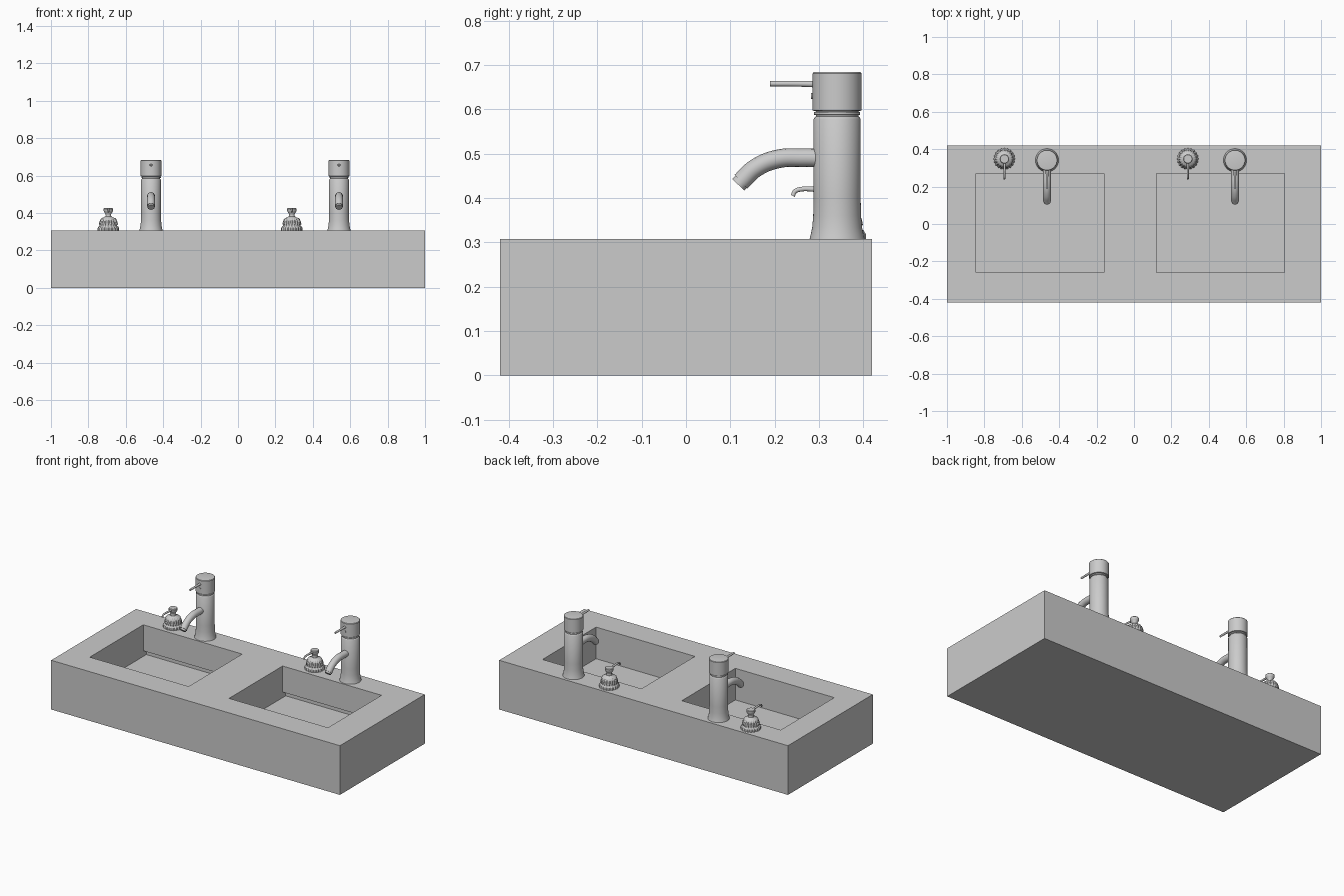
import bpy, bmesh, math

if "Cube" in bpy.data.objects:
    bpy.data.objects.remove(bpy.data.objects["Cube"])

DECK = 0.308


def finish(name, bm, loc=(0, 0, 0), smooth=True):
    bmesh.ops.recalc_face_normals(bm, faces=bm.faces)
    me = bpy.data.meshes.new(name)
    bm.to_mesh(me)
    bm.free()
    ob = bpy.data.objects.new(name, me)
    bpy.context.collection.objects.link(ob)
    ob.location = loc
    activate(ob)
    if smooth:
        bpy.ops.object.shade_smooth_by_angle(angle=math.radians(35))
    return ob


def activate(ob):
    bpy.ops.object.select_all(action='DESELECT')
    ob.select_set(True)
    bpy.context.view_layer.objects.active = ob


def box(name, lo, hi):
    bm = bmesh.new()
    bmesh.ops.create_cube(bm, size=1)
    for v in bm.verts:
        v.co = [(a + b) / 2 + c * (b - a) for a, b, c in zip(lo, hi, v.co)]
    return finish(name, bm, smooth=False)


def lathe(name, profile, loc, seg=48, lobes=0):
    """Spin (radius, z, scallop depth) points around z and cap both ends."""
    bm = bmesh.new()
    rings = []
    for r, z, s in profile:
        ring = []
        for i in range(seg):
            a = 2 * math.pi * i / seg
            rr = r - s * (0.5 - 0.5 * math.cos(lobes * a))
            ring.append(bm.verts.new((rr * math.cos(a), rr * math.sin(a), z)))
        rings.append(ring)
    for a, b in zip(rings, rings[1:]):
        for i in range(seg):
            j = (i + 1) % seg
            bm.faces.new((a[i], a[j], b[j], b[i]))
    bm.faces.new(rings[0])
    bm.faces.new(rings[-1])
    return finish(name, bm, loc)


def tube(name, points, radius, loc):
    """Round tube along a smooth path of (y, z, radius factor) points."""
    cu = bpy.data.curves.new(name, 'CURVE')
    cu.dimensions = '3D'
    cu.bevel_depth, cu.bevel_resolution = radius, 6
    cu.use_fill_caps = True
    sp = cu.splines.new('BEZIER')
    sp.resolution_u = 8
    sp.bezier_points.add(len(points) - 1)
    for p, (y, z, f) in zip(sp.bezier_points, points):
        p.co, p.radius = (0, y, z), f
        p.handle_left_type = p.handle_right_type = 'AUTO'
    ob = bpy.data.objects.new(name, cu)
    bpy.context.collection.objects.link(ob)
    ob.location = loc
    activate(ob)
    bpy.ops.object.convert(target='MESH')
    ob = bpy.context.object
    bpy.ops.object.shade_smooth_by_angle(angle=math.radians(35))
    return ob


# Solid counter with two basins, each with a drain slot under its back wall
counter = box("counter", (-1, -0.42, 0), (1, 0.42, DECK))
for x0, x1 in ((-0.845, -0.16), (0.12, 0.805)):
    for lo, hi in (((x0, -0.26, 0.11), (x1, 0.27, 0.4)),
                   ((x0, 0.2, 0.11), (x1, 0.30, 0.145))):
        cutter = box("basin_cutter", lo, hi)
        cutter.hide_render = True
        activate(counter)
        mod = counter.modifiers.new("basin", 'BOOLEAN')
        mod.operation, mod.solver, mod.object = 'DIFFERENCE', 'EXACT', cutter
        bpy.ops.object.modifier_apply(modifier=mod.name)
        bpy.data.objects.remove(cutter)


def faucet(side, x):
    loc = (x, 0.341, 0)
    lathe(side + "_faucet_body", [(r, z, 0) for r, z in (
        (0.062, DECK), (0.060, 0.316), (0.056, 0.335), (0.054, 0.36),
        (0.053, 0.40), (0.053, 0.578), (0.050, 0.583), (0.048, 0.584),
        (0.048, 0.587), (0.052, 0.588), (0.052, 0.594), (0.048, 0.595),
        (0.048, 0.60))], loc)
    lathe(side + "_faucet_head", [(r, z, 0) for r, z in (
        (0.050, 0.596), (0.0555, 0.598), (0.0555, 0.681), (0.053, 0.684),
        (0.048, 0.685))], loc)
    # Spout curving down towards the basin, with a slim nozzle
    tube(side + "_faucet_spout", [(-0.03, 0.49, 1), (-0.075, 0.491, 1),
         (-0.135, 0.488, 1), (-0.185, 0.467, 1), (-0.217, 0.437, 1)],
         0.021, loc)
    tube(side + "_faucet_nozzle", [(-0.21, 0.444, 1), (-0.223, 0.430, 1)],
         0.0185, loc)
    # Lever and the small indicator stud below it
    tube(side + "_faucet_lever", [(-0.045, 0.657, 1.15), (-0.09, 0.658, 1),
         (-0.151, 0.658, 0.9)], 0.0065, loc)
    tube(side + "_faucet_stud", [(-0.05, 0.63, 1), (-0.0585, 0.63, 1)],
         0.007, loc)


def dispenser(side, x):
    loc = (x, 0.348, 0)
    # Fluted bell-shaped bottle
    lathe(side + "_soap_bottle", [
        (0.058, DECK, 0.005), (0.058, 0.318, 0.005), (0.053, 0.327, 0.004),
        (0.047, 0.331, 0), (0.047, 0.336, 0), (0.051, 0.340, 0.004),
        (0.049, 0.350, 0.004), (0.042, 0.368, 0.003), (0.036, 0.373, 0),
        (0.022, 0.378, 0), (0.018, 0.382, 0)], loc, seg=120, lobes=20)
    # Pump cap and its hooked spout
    lathe(side + "_soap_pump", [(r, z, 0) for r, z in (
        (0.017, 0.378), (0.014, 0.388), (0.015, 0.394), (0.022, 0.406),
        (0.025, 0.411), (0.025, 0.423), (0.022, 0.426))], loc, seg=32)
    tube(side + "_soap_spout", [(-0.01, 0.416, 1.1), (-0.06, 0.420, 1),
         (-0.088, 0.420, 0.9), (-0.102, 0.415, 0.85),
         (-0.107, 0.405, 0.85)], 0.0058, loc)


for side, fx, dx in (("left", -0.465, -0.693), ("right", 0.54, 0.288)):
    faucet(side, fx)
    dispenser(side, dx)
